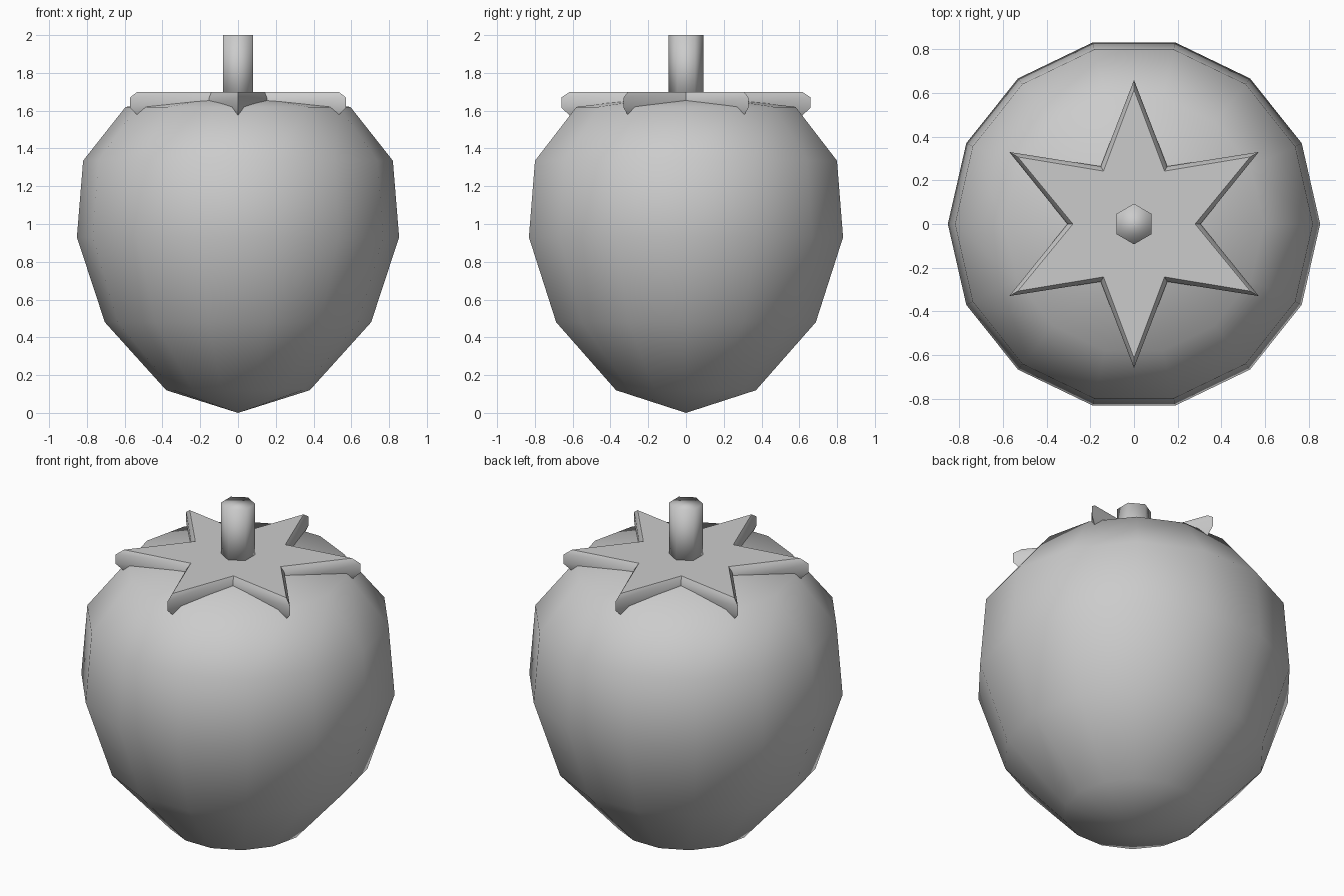
import bpy, bmesh
from math import sin, cos, pi, radians

if "Cube" in bpy.data.objects:
    bpy.data.objects.remove(bpy.data.objects["Cube"])


def ring(bm, n, z, radii, start=0.0):
    """Closed loop of n points; the radii repeat around the loop."""
    return [bm.verts.new((radii[i % len(radii)] * cos(start + 2 * pi * i / n),
                          radii[i % len(radii)] * sin(start + 2 * pi * i / n), z))
            for i in range(n)]


def bridge(bm, loops):
    for a, b in zip(loops, loops[1:]):
        n = len(a)
        for i in range(n):
            j = (i + 1) % n
            bm.faces.new((a[i], a[j], b[j], b[i]))


def finish(bm, name, angle):
    bmesh.ops.recalc_face_normals(bm, faces=bm.faces)
    mesh = bpy.data.meshes.new(name)
    bm.to_mesh(mesh)
    bm.free()
    obj = bpy.data.objects.new(name, mesh)
    bpy.context.collection.objects.link(obj)
    bpy.ops.object.select_all(action='DESELECT')
    obj.select_set(True)
    bpy.context.view_layer.objects.active = obj
    bpy.ops.object.shade_smooth_by_angle(angle=radians(angle))
    return obj


# Fruit body: 14-sided lathe, tapering to a point at each end
bm = bmesh.new()
profile = [(0.38, 0.12), (0.705, 0.48), (0.853, 0.93), (0.82, 1.335), (0.595, 1.62)]
loops = [ring(bm, 14, z, [r]) for r, z in profile]
bridge(bm, loops)
for loop, z in ((loops[0], 0.0), (loops[-1], 1.69)):
    pole = bm.verts.new((0, 0, z))
    for i in range(14):
        bm.faces.new((loop[i], loop[(i + 1) % 14], pole))
finish(bm, "fruit_body", 80)

# Leaf cap: six-pointed star with chamfered rims
bm = bmesh.new()
inset, full = [0.28, 0.615], [0.305, 0.66]
start = radians(0)
layers = [(1.575, inset), (1.615, full), (1.67, full), (1.70, inset)]
loops = [ring(bm, 12, z, r, start) for z, r in layers]
bridge(bm, loops)
bm.faces.new(loops[0])
bm.faces.new(loops[-1])
finish(bm, "leaf_cap", 45)

# Stem: short hexagonal prism
bm = bmesh.new()
loops = [ring(bm, 6, z, [0.093], pi / 2) for z in (1.64, 2.0)]
bridge(bm, loops)
bm.faces.new(loops[0])
bm.faces.new(loops[-1])
finish(bm, "stem", 95)
